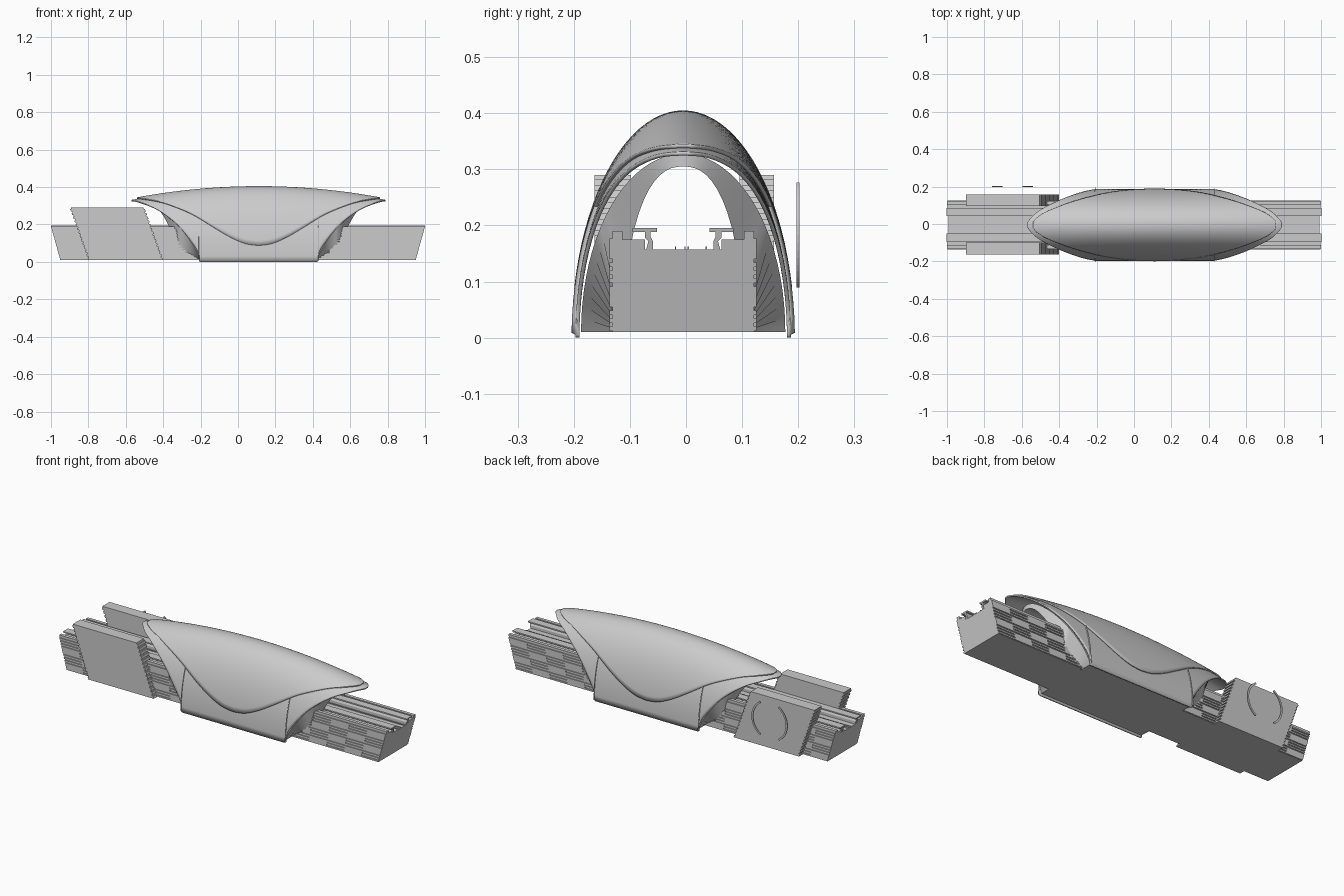
import bpy
import bmesh
import math
from mathutils import Vector

cube = bpy.data.objects.get("Cube")
if cube:
    bpy.data.objects.remove(cube, do_unlink=True)

CX, CY = 0.11, -0.005     # centre of the canopy, and of the whole cross-section

grey = bpy.data.materials.new("light grey")
grey.use_nodes = True
grey.diffuse_color = (0.6, 0.6, 0.6, 1)
grey.node_tree.nodes["Principled BSDF"].inputs["Base Color"].default_value = (0.6, 0.6, 0.6, 1)


def finish(name, bm, smooth=False):
    bmesh.ops.recalc_face_normals(bm, faces=bm.faces)
    mesh = bpy.data.meshes.new(name)
    bm.to_mesh(mesh)
    bm.free()
    mesh.materials.append(grey)
    ob = bpy.data.objects.new(name, mesh)
    bpy.context.collection.objects.link(ob)
    if smooth:
        bpy.ops.object.select_all(action='DESELECT')
        ob.select_set(True)
        bpy.context.view_layer.objects.active = ob
        bpy.ops.object.shade_smooth_by_angle(angle=math.radians(35))
    return ob


def prism(bm, profile, start, end):
    """Extrude a (y, z) profile along x; start and end give x for a height z."""
    a = [bm.verts.new((start(z), y, z)) for y, z in profile]
    b = [bm.verts.new((end(z), y, z)) for y, z in profile]
    bm.faces.new(a)
    bm.faces.new(b[::-1])
    for i in range(len(a)):
        j = (i + 1) % len(a)
        bm.faces.new((a[i], a[j], b[j], b[i]))


def rect(y0, y1, z0, z1):
    return [(y0, z0), (y1, z0), (y1, z1), (y0, z1)]


def spline(points, steps=5):
    """Smooth curve through 2D points."""
    p = [Vector(q) for q in points]
    p = [p[0]] + p + [p[-1]]
    out = []
    for a, b, c, d in zip(p, p[1:], p[2:], p[3:]):
        for s in range(steps):
            t = s / steps
            out.append(0.5 * (2 * b + (c - a) * t + (2 * a - 5 * b + 4 * c - d) * t * t
                              + (3 * b - a - 3 * c + d) * t ** 3))
    return out + [p[-1]]


# --- Track bed with slanted ends, parapets and a sunken channel
def track_end(z):
    return 0.95 + 0.05 * (z - 0.01) / 0.18


half = [(0.126, 0.01), (0.126, 0.19), (0.108, 0.19), (0.108, 0.175),
        (0.068, 0.175), (0.068, 0.157)]
profile = [(CY + y, z) for y, z in half] + [(CY - y, z) for y, z in reversed(half)]
bm = bmesh.new()
prism(bm, profile, lambda z: -track_end(z), track_end)
finish("track_bed", bm)

# --- Ribbed bricks in a checker pattern on both sides of the track
bm = bmesh.new()
cells, rows, pitch = 18, 4, 0.0142
for side in (-1, 1):
    for row in range(rows):
        for cell in range(cells):
            def x_at(z, k=cell):
                return track_end(z) * (2 * k / cells - 1)

            def x_next(z, k=cell + 1):
                return track_end(z) * (2 * k / cells - 1)

            base = 0.012 + row * 3 * pitch
            inner, outer = sorted((CY + side * 0.125, CY + side * 0.131))
            if (row + cell) % 2:
                for rib in range(3):
                    z = base + rib * pitch
                    prism(bm, rect(inner, outer, z, z + 0.008), x_at, x_next)
            else:
                prism(bm, rect(inner, outer, base, base + 3 * pitch - 0.006), x_at, x_next)
finish("track_side_bricks", bm)

# --- Guide rails and floor ribs
bm = bmesh.new()
for side in (-1, 1):
    rail = [(0.054, 0.157), (0.066, 0.157), (0.062, 0.172), (0.068, 0.178), (0.068, 0.188),
            (0.09, 0.188), (0.09, 0.195), (0.047, 0.195), (0.047, 0.188), (0.058, 0.188), (0.058, 0.18), (0.054, 0.172)]
    prism(bm, [(CY + side * y, z) for y, z in rail], lambda z: -track_end(z), track_end)
for y in (-0.02, -0.003, 0.003, 0.035):
    prism(bm, rect(y, y + 0.002, 0.156, 0.162), lambda z: -track_end(z), track_end)
finish("guide_rails", bm)


# --- Leaning platform walls with ribbed end faces
def lean(z):
    return 0.1 * (0.29 - z) / 0.28


for name, y0, y1 in (("front_platform", -0.163, -0.098), ("back_platform", 0.095, 0.157)):
    bm = bmesh.new()
    prism(bm, rect(y0, y1, 0.01, 0.29), lambda z: -0.894 + lean(z), lambda z: -0.506 + lean(z))
    for k in range(14):
        z = 0.01 + k * 0.02
        prism(bm, rect(y0, y1, z, z + 0.012), lambda z: -0.9 + lean(z), lambda z: -0.5 + lean(z))
    finish(name, bm)

# --- Pair of curved strips standing off the back platform
bm = bmesh.new()
for side in (-1, 1):
    loops = []
    for k in range(17):
        a = math.radians(-58 + 116 * k / 16)
        ring = []
        for r, y in ((0.1, 0.197), (0.11, 0.197), (0.11, 0.202), (0.1, 0.202)):
            x = -0.65 + side * (r * math.cos(a))
            ring.append(bm.verts.new((x, y, 0.183 + r * math.sin(a))))
        loops.append(ring)
    for a, b in zip(loops, loops[1:]):
        for i in range(4):
            j = (i + 1) % 4
            bm.faces.new((a[i], a[j], b[j], b[i]))
    bm.faces.new(loops[0])
    bm.faces.new(loops[-1])
finish("curved_strips", bm)


# --- Canopy: two thin arched shells, each trimmed by its own edge curve
def ridge(o):
    return 0.345 + 0.06 * (1 - (o / 0.65) ** 2)


def shell(name, edge, width, drop, segments=40):
    half_edge = spline(edge)
    stations = [(-p.x, p.y) for p in reversed(half_edge[1:])] + [(p.x, p.y) for p in half_edge]
    bm = bmesh.new()
    arches = []
    for o, z in stations:
        top = ridge(o) - drop
        low = math.asin(max(0.0, min(0.998, z / top)))
        arch = []
        for k in range(segments + 1):
            a = low + (math.pi - 2 * low) * k / segments
            arch.append(bm.verts.new((CX + o, CY + width * math.cos(a), top * math.sin(a))))
        arches.append(arch)
    for a, b in zip(arches, arches[1:]):
        for k in range(segments):
            bm.faces.new((a[k], b[k], b[k + 1], a[k + 1]))
    ob = finish(name, bm, smooth=True)
    # recalculated normals may face either way, so make them point outwards
    if sum(f.normal.z * f.area for f in ob.data.polygons) < 0:
        ob.data.flip_normals()
    mod = ob.modifiers.new("thickness", 'SOLIDIFY')
    mod.thickness = 0.007
    mod.offset = -1
    return ob


shell("upper_shell", [(0, 0.088), (0.07, 0.098), (0.15, 0.132), (0.24, 0.185), (0.36, 0.258),
                      (0.5, 0.315), (0.6, 0.337), (0.65, 0.344)], 0.199, 0)
shell("lower_shell", [(0, 0), (0.2, 0), (0.31, 0), (0.317, 0.02), (0.336, 0.075), (0.43, 0.195),
                      (0.54, 0.28), (0.64, 0.322), (0.68, 0.331)], 0.192, 0.008)


# --- Thick tunnel lining inside the canopy, cut back along the same slope
def lining_end(z):
    return 0.31 + 0.25 * (max(z, 0) / 0.33) ** 1.4


bm = bmesh.new()
rings = []
for k in range(41):
    a = math.pi * k / 40
    c, s = math.cos(a), math.sin(a)
    oy, oz = 0.182 * c, 0.01 + 0.318 * s
    iy = 0.107 * max(-1, min(1, 1.25 * c))
    iz = 0.01 + 0.295 * (1 - abs(iy / 0.107) ** 2.4) ** 0.5
    e = lining_end(oz)
    rings.append([bm.verts.new((CX + x, CY + y, z)) for x, y, z in
                  ((-e, oy, oz), (e, oy, oz), (e, iy, iz), (-e, iy, iz))])
for a, b in zip(rings, rings[1:]):
    for i in range(4):
        j = (i + 1) % 4
        bm.faces.new((a[i], a[j], b[j], b[i]))
bm.faces.new(rings[0])
bm.faces.new(rings[-1])
bmesh.ops.remove_doubles(bm, verts=bm.verts, dist=0.0001)
finish("tunnel_lining", bm, smooth=True)
